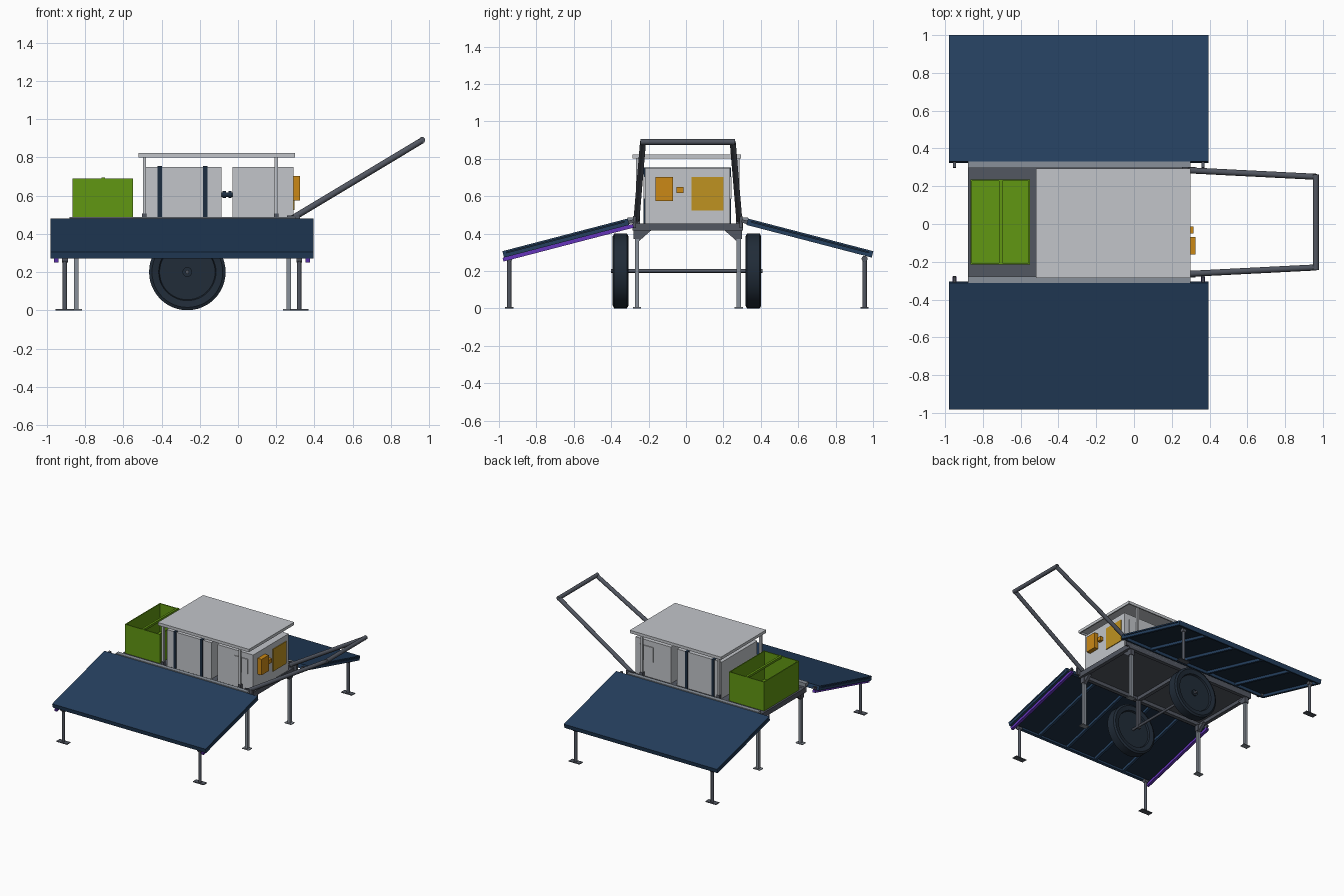
import bpy, bmesh, math
from mathutils import Matrix, Vector

if "Cube" in bpy.data.objects:
    bpy.data.objects.remove(bpy.data.objects["Cube"])

CY = 0.01      # lateral centre of the cart
SIDES = (-1, 1)


def material(name, r, g, b):
    m = bpy.data.materials.new(name)
    m.use_nodes = True
    m.diffuse_color = (r, g, b, 1)
    m.node_tree.nodes["Principled BSDF"].inputs["Base Color"].default_value = (r, g, b, 1)
    return m


LIGHT = material("light grey", 0.54, 0.56, 0.59)
DARK = material("dark grey", 0.085, 0.095, 0.12)
STEEL = material("steel", 0.25, 0.28, 0.32)
BLUE = material("panel blue", 0.018, 0.05, 0.112)
NAVY = material("navy", 0.012, 0.027, 0.052)
RUBBER = material("rubber", 0.015, 0.025, 0.04)
GREEN = material("green", 0.12, 0.31, 0.006)
PURPLE = material("purple", 0.13, 0.035, 0.5)
ORANGE = material("orange", 0.6, 0.25, 0.008)
AMBER = material("amber", 0.52, 0.29, 0.015)


def finish(name, mat, bm, smooth=False):
    bmesh.ops.recalc_face_normals(bm, faces=bm.faces)
    me = bpy.data.meshes.new(name)
    bm.to_mesh(me)
    bm.free()
    me.materials.append(mat)
    ob = bpy.data.objects.new(name, me)
    bpy.context.collection.objects.link(ob)
    if smooth:
        bpy.ops.object.select_all(action='DESELECT')
        ob.select_set(True)
        bpy.context.view_layer.objects.active = ob
        bpy.ops.object.shade_smooth_by_angle(angle=math.radians(35))
    return ob


def box(name, mat, xs, ys, zs, frame=Matrix()):
    """Box between pairs of limits, optionally placed in a tilted frame."""
    bm = bmesh.new()
    mid = Vector([sum(p) / 2 for p in (xs, ys, zs)])
    size = [abs(p[1] - p[0]) for p in (xs, ys, zs)]
    bmesh.ops.create_cube(bm, size=1, matrix=frame @ Matrix.Translation(mid) @ Matrix.Diagonal((*size, 1)))
    return finish(name, mat, bm)


def around(c, half):
    return (c - half, c + half)


def tube(name, mat, a, b, r, n=16):
    a, b = Vector(a), Vector(b)
    d = b - a
    bm = bmesh.new()
    bmesh.ops.create_cone(bm, cap_ends=True, segments=n, radius1=r, radius2=r, depth=d.length,
                          matrix=Matrix.Translation((a + b) / 2) @ d.to_track_quat('Z', 'Y').to_matrix().to_4x4())
    return finish(name, mat, bm, True)


def prism(name, mat, yz, x0, x1):
    bm = bmesh.new()
    f = bm.faces.new([bm.verts.new((x0, y, z)) for y, z in yz])
    ext = bmesh.ops.extrude_face_region(bm, geom=[f])
    bmesh.ops.translate(bm, vec=(x1 - x0, 0, 0), verts=[v for v in ext['geom'] if isinstance(v, bmesh.types.BMVert)])
    return finish(name, mat, bm)


def wheel(name, x, y, z, s):
    profile = [(0, .03), (.025, .03), (.025, .022), (.145, .022), (.15, .036), (.185, .042), (.2, .034),
               (.2, -.034), (.185, -.042), (.15, -.036), (.145, -.022), (0, -.022)]
    bm = bmesh.new()
    vs = [bm.verts.new((r, s * h, 0)) for r, h in profile]
    es = [bm.edges.new(p) for p in zip(vs, vs[1:])]
    bmesh.ops.spin(bm, geom=vs + es, axis=(0, 1, 0), cent=(0, 0, 0), angle=math.tau, steps=48)
    bmesh.ops.remove_doubles(bm, verts=bm.verts, dist=1e-4)
    bmesh.ops.translate(bm, vec=(x, y, z), verts=bm.verts)
    finish(name, RUBBER, bm, True)


# Deck: plate, perimeter beams, cross member
box("deck_plate", DARK, (-.87, .29), (CY - .28, CY + .28), (.443, .455))
for s in SIDES:
    box("deck_side_beam", DARK, (-.88, .30), around(CY + s * .28, .015), (.415, .457))
    box("hinge_rail", STEEL, (-.88, .30), (CY + s * .29, CY + s * .322), (.462, .487))
    box("hinge_rail_web", STEEL, (-.88, .30), (CY + s * .287, CY + s * .295), (.44, .487))
for x in (-.865, -.265, .285):
    box("deck_cross_beam", DARK, around(x, .015), (CY - .29, CY + .29), (.415, .455))

# Deck legs with feet and corner gussets
for x in (-.845, .265):
    for s in SIDES:
        y = CY + s * .272
        box("deck_leg", STEEL, around(x, .012), around(y, .012), (0, .42))
        box("deck_foot", STEEL, around(x, .03), around(y, .022), (0, .006))
        prism("leg_gusset", DARK, [(y, .416), (y - s * .075, .416), (y, .35)], x - .012, x + .012)
        box("leg_socket", DARK, around(x, .018), around(y, .018), (.37, .42))

# Wheels, axle and hangers
WX = -.265
tube("axle", DARK, (WX, -.40, .2), (WX, .41, .2), .01)
for s in SIDES:
    wheel("wheel", WX, CY * .5 + s * .355, .2, s)
    box("axle_hanger", DARK, around(WX, .015), around(CY + s * .272, .01), (.18, .42))

# Fold-out panels in a tilted frame along each side
TILT = math.radians(14.6)
LEN = .692
PX = (-.98, .395)
for s in SIDES:
    tilted = Matrix.Translation((0, CY + s * .322, .48)) @ Matrix.Rotation(-s * TILT, 4, 'X')
    side = "front" if s < 0 else "back"
    box(side + "_panel", BLUE, PX, (0, s * LEN), (-.01, 0), tilted)
    box(side + "_panel_backing", NAVY, (PX[0] + .01, PX[1] - .01), (s * .01, s * (LEN - .01)), (-.014, -.01), tilted)
    for v in (0, LEN - .02):
        box(side + "_panel_long_edge", BLUE, PX, (s * v, s * (v + .02)), (-.035, -.01), tilted)
    for i in range(6):
        x = PX[0] + .01 + i * (PX[1] - PX[0] - .02) / 5
        box(side + "_panel_rib", BLUE, around(x, .01), (s * .02, s * (LEN - .02)), (-.035, -.014), tilted)
    for x in (-.95, .365):
        if s < 0:
            box("slide_rail", PURPLE, around(x, .011), (s * -.02, s * (LEN + .008)), (-.055, -.035), tilted)
        box("panel_hinge", DARK, around(x, .008), (s * -.03, s * .03), (-.03, -.012), tilted)
    # Panel support legs
    y = CY * .5 + s * .95
    for x in (-.905, .32):
        tube("panel_leg", DARK, (x, y, 0), (x, y, .275), .012)
        tube("panel_leg_knuckle", DARK, (x - .015, y, .265), (x + .015, y, .265), .016)
        box("panel_foot", DARK, around(x, .048), around(y, .022), (0, .006))

# Pull handle
for s in SIDES:
    tube("handle_arm", DARK, (.27, CY + s * .275, .472), (.963, CY + s * .24, .888), .016)
    box("handle_bracket", DARK, (.255, .325), around(CY + s * .285, .008), (.43, .495))
    tube("handle_pin", STEEL, (.29, CY + s * .26, .478), (.29, CY + s * .3, .478), .009)
tube("handle_grip", DARK, (.963, CY - .253, .89), (.963, CY + .253, .89), .016)

# Open crate with a centre bar
CX, CYS, CZ, T = (-.865, -.55), (-.215, .235), (.455, .69), .008
box("crate_floor", GREEN, CX, CYS, (CZ[0], CZ[0] + T))
for a, b in ((CX[0], CX[0] + T), (CX[1] - T, CX[1])):
    box("crate_end", GREEN, (a, b), CYS, CZ)
for a, b in ((CYS[0], CYS[0] + T), (CYS[1] - T, CYS[1])):
    box("crate_side", GREEN, CX, (a, b), CZ)
box("crate_bar", GREEN, around(-.705, .009), CYS, (.675, .693))

# Battery cabinet with dark straps
box("battery_cabinet", LIGHT, (-.485, -.085), (-.22, .235), (.455, .75))
for x in (-.41, -.172):
    box("cabinet_strap", NAVY, around(x, .012), (-.226, .241), (.455, .754))

# Control cabinet with doors and coupling
box("control_cabinet", LIGHT, (-.03, .29), (-.22, .235), (.455, .75))
for y in (-.223, .238):
    box("cabinet_door", LIGHT, (.125, .245), around(y, .004), (.585, .705))
tube("coupling", NAVY, (-.09, CY, .605), (-.025, CY, .605), .012)
for x in (-.072, -.042):
    tube("coupling_collar", NAVY, (x - .008, CY, .605), (x + .008, CY, .605), .018)

# Outlet boxes on the cabinet end
box("outlet_box", ORANGE, (.29, .325), (-.162, -.07), (.573, .702))
box("outlet_knob", ORANGE, (.29, .315), (-.05, -.014), (.618, .65))
box("display_plate", AMBER, (.288, .296), (.03, .2), (.523, .703))

# Canopy on four posts
KX, KY = (-.52, .298), (-.285, .295)
box("canopy_top", LIGHT, KX, KY, (.813, .823))
for x in (KX[0], KX[1] - .01):
    box("canopy_end_rim", LIGHT, (x, x + .01), KY, (.8, .813))
for y in (KY[0], KY[1] - .01):
    box("canopy_side_rim", LIGHT, KX, (y, y + .01), (.8, .813))
for x in (-.49, .2):
    for s in SIDES:
        y = CY + s * .268
        box("canopy_post", LIGHT, around(x, .008), around(y, .008), (.455, .815))
        box("post_base", DARK, around(x, .012), around(y, .012), (.455, .505))
